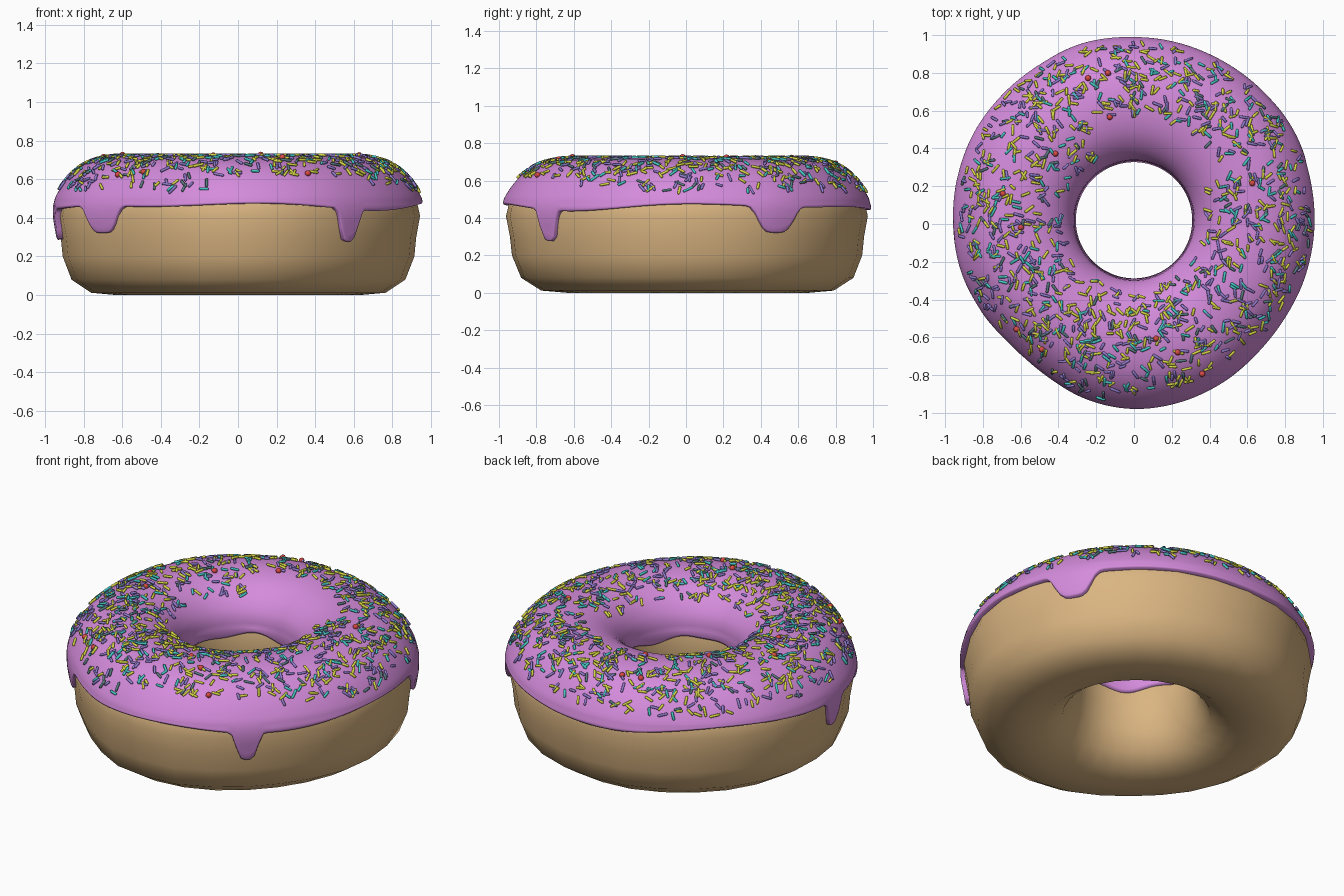
import bpy, bmesh, math, random
from math import radians, sin, cos, pi, tau
from mathutils import Vector, Matrix

if "Cube" in bpy.data.objects:
    bpy.data.objects.remove(bpy.data.objects["Cube"])

random.seed(7)

# Outer radius every 15 degrees: slightly uneven ring
OUTER = [.962, .968, .98, .982, .985, .988, .99, .995, .985, .985, .982, .968,
         .958, .95, .932, .915, .93, .965, .985, .98, .962, .945, .942, .952]
# Cross-sections as (fraction from hole to rim, height)
DOUGH = [(.5, 0), (.3, .02), (.15, .09), (.07, .2), (.04, .32), (.04, .45), (.1, .57),
         (.25, .655), (.5, .69), (.7, .67), (.85, .59), (.945, .5), (.975, .41),
         (.945, .3), (.93, .2), (.86, .08), (.7, .012)]
ICING = [(.02, .48), (.03, .55), (.10, .625), (.22, .685), (.36, .714), (.5, .72),
         (.65, .704), (.77, .67), (.87, .615), (.94, .555), (.982, .505)]
SKIRT = [(.505, .982), (.46, 1.0), (.4, 1.0), (.3, .975), (.2, .96)]
# Drips: angle, half width, lowest height
DRIPS = [(30, .12, .33), (308, .07, .285), (219, .13, .33), (183, .065, .295)]


def catmull(a, b, c, d, t):
    return .5 * (2*b + (c - a)*t + (2*a - 5*b + 4*c - d)*t*t + (3*b - a - 3*c + d)*t**3)


def place(th, s, z):
    u = (th % tau) / tau * 24
    i = int(u)
    ro = catmull(*[OUTER[(i + k) % 24] for k in (-1, 0, 1, 2)], u - i)
    ri = .302 + .02 * sin(th)
    r = ri + s * (ro - ri)
    return Vector((r * cos(th), r * sin(th), z))


def icing_top(t):
    u = min(max(t, 0), .9999) * (len(ICING) - 1)
    i = int(u)
    p = [ICING[min(max(i + k, 0), len(ICING) - 1)] for k in (-1, 0, 1, 2)]
    return [catmull(*[q[j] for q in p], u - i) for j in (0, 1)]


def skirt_s(z):
    for (z0, s0), (z1, s1) in zip(SKIRT, SKIRT[1:]):
        if z >= z1:
            return s0 + (s1 - s0) * (z0 - z) / (z0 - z1)
    return SKIRT[-1][1]


def material(name, color):
    m = bpy.data.materials.new(name)
    m.diffuse_color = (*color, 1)
    m.use_nodes = True
    m.node_tree.nodes["Principled BSDF"].inputs["Base Color"].default_value = m.diffuse_color
    return m


def finish(name, bm, color):
    bmesh.ops.recalc_face_normals(bm, faces=bm.faces)
    for f in bm.faces:
        f.smooth = True
    me = bpy.data.meshes.new(name)
    bm.to_mesh(me)
    bm.free()
    me.materials.append(material(name + "_color", color))
    ob = bpy.data.objects.new(name, me)
    bpy.context.collection.objects.link(ob)
    return ob


def ring_mesh(columns, closed):
    bm = bmesh.new()
    cols = [[bm.verts.new(p) for p in c] for c in columns]
    rows = len(cols[0])
    for a, b in zip(cols, cols[1:] + cols[:1]):
        for j in range(rows if closed else rows - 1):
            k = (j + 1) % rows
            bm.faces.new((a[j], b[j], b[k], a[k]))
    return bm


# Dough ring with coarse hand-shaped facets
N = 28
dough = []
for i in range(N):
    th = tau * i / N
    jig = random.uniform(-.008, .004)
    dough.append([place(th, s + (jig if s > .8 else 0), z) for s, z in DOUGH])
finish("dough", ring_mesh(dough, True), (.70, .46, .22))


# Icing cap with wavy edges, drips and a tucked-in lip
def edge_height(th):
    e = .467 + .012 * sin(3 * th + .6) + .01 * sin(5 * th + 2)
    for a, w, low in DRIPS:
        d = abs((th - radians(a) + pi) % tau - pi)
        e += (low - e) * math.exp(-(d / w) ** 4)
    return e


columns = []
M = 240
for i in range(M):
    th = tau * i / M
    inner = .43 + .012 * sin(4 * th) + .008 * sin(7 * th + 1)
    col = [(.08, inner + .004), (.025, inner), (.008, inner + .015)]
    col += [icing_top(k / 22) for k in range(23)]
    e = edge_height(th)
    for k in range(1, 8):
        z = .5 + (e - .5) * k / 7
        col.append((skirt_s(z), z))
    col += [(skirt_s(e) - .008, e - .009), (skirt_s(e) - .08, e - .006)]
    columns.append([place(th, s, z) for s, z in col])
finish("icing", ring_mesh(columns, False), (.66, .26, .71))

# Sprinkles scattered over the icing, grouped by colour
COLORS = {"yellow": (.68, .68, .06), "purple": (.28, .20, .62),
          "teal": (.06, .58, .56), "slate": (.10, .20, .22), "red": (.70, .07, .06)}
sets = {c: bmesh.new() for c in COLORS}


def add_rod(bm, frame, length, rad, sides=6):
    h = length / 2
    rings = []
    for x, r in ((-h, .55), (-h + rad * .6, 1), (h - rad * .6, 1), (h, .55)):
        rings.append([bm.verts.new(frame @ Vector((x, rad * r * cos(tau * k / sides),
                      rad * r * sin(tau * k / sides)))) for k in range(sides)])
    for a, b in zip(rings, rings[1:]):
        for k in range(sides):
            n = (k + 1) % sides
            bm.faces.new((a[k], a[n], b[n], b[k]))
    bm.faces.new(rings[0][::-1])
    bm.faces.new(rings[-1])


def surface_frame(th, t):
    p = place(th, *icing_top(t))
    dt = (place(th, *icing_top(t + .01)) - place(th, *icing_top(t - .01))).normalized()
    da = (place(th + .01, *icing_top(t)) - p).normalized()
    n = dt.cross(da).normalized()
    if n.z < 0:
        n = -n
    a = random.uniform(0, tau)
    x = (da * cos(a) + n.cross(da) * sin(a)).normalized()
    y = n.cross(x)
    m = Matrix((x, y, n)).transposed().to_4x4()
    m.translation = p + n * .006
    return m


count = 0
while count < 1250:
    th, t = random.uniform(0, tau), random.uniform(.22, .92)
    s, z = icing_top(t)
    deg = math.degrees(th)
    if random.random() > .35 + .65 * s or (s > .85 and random.random() < .5):
        continue
    if 30 < deg < 115 and s < .38 or 265 < deg < 320 and s > .86:
        continue
    c = random.choices(["yellow", "purple", "teal", "slate"], (38, 32, 20, 10))[0]
    add_rod(sets[c], surface_frame(th, t), random.uniform(.035, .06), .0075)
    count += 1
# Small round red beads
for k in range(12):
    m = surface_frame(random.uniform(0, tau), random.uniform(.25, .8))
    bmesh.ops.create_icosphere(sets["red"], subdivisions=2, radius=.016, matrix=m)

for c, bm in sets.items():
    ob = finish(("beads_" if c == "red" else "sprinkles_") + c, bm, COLORS[c])
    bpy.context.view_layer.objects.active = ob
    ob.select_set(True)
    bpy.ops.object.shade_smooth_by_angle(angle=radians(62))
    ob.select_set(False)
